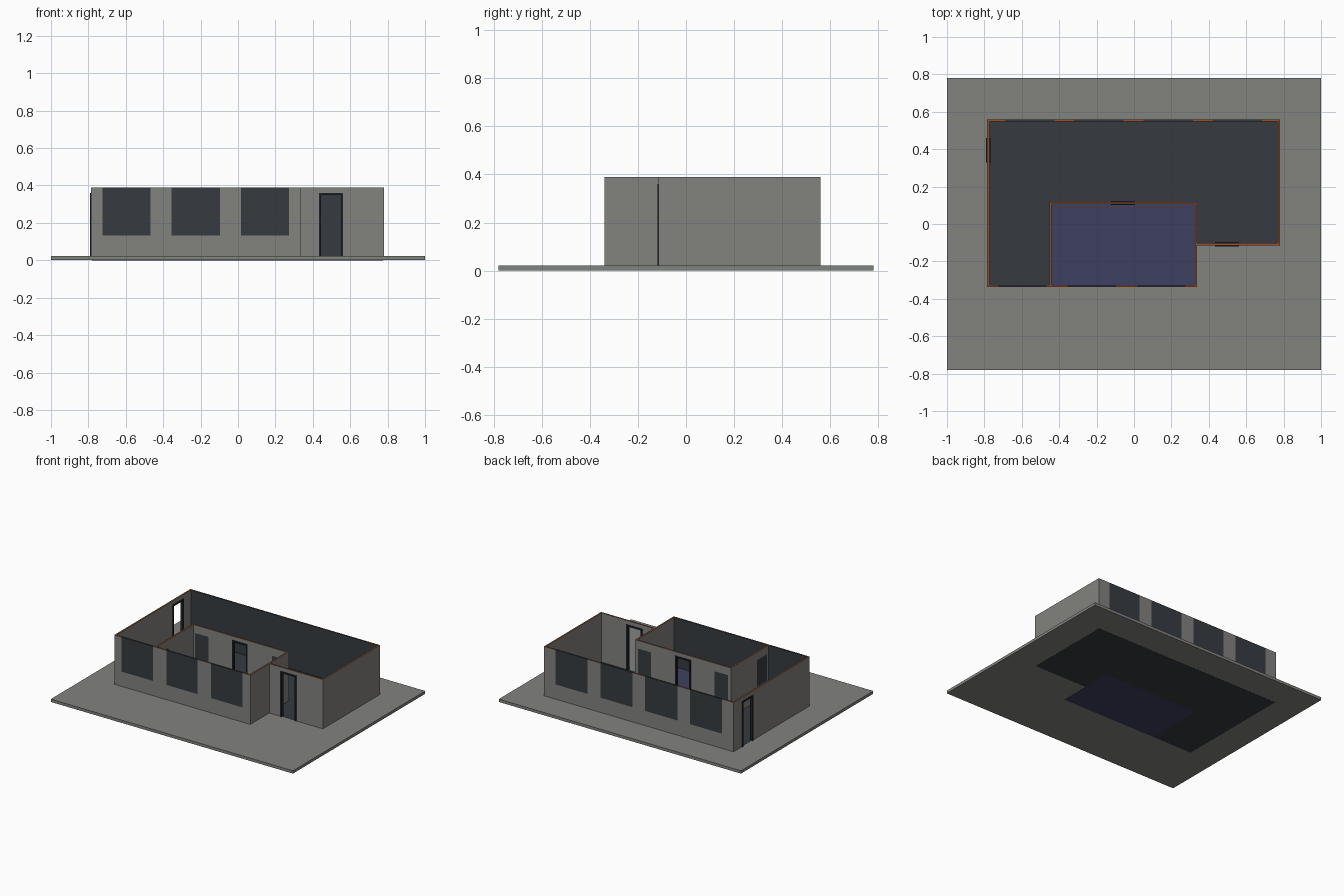
import bpy, bmesh

if "Cube" in bpy.data.objects:
    bpy.data.objects.remove(bpy.data.objects["Cube"])

def mat(name, rgb):
    m = bpy.data.materials.new(name)
    m.diffuse_color = (*rgb, 1)
    m.use_nodes = True
    m.node_tree.nodes["Principled BSDF"].inputs["Base Color"].default_value = m.diffuse_color
    return m

CONCRETE = mat("grey concrete", (0.225, 0.223, 0.212))
SLATE = mat("dark slate", (0.037, 0.044, 0.053))
BLUE = mat("blue floor", (0.047, 0.053, 0.112))
RUST = mat("rust wall top", (0.27, 0.085, 0.035))
BLACK = mat("black frame", (0.012, 0.017, 0.021))

T = 0.012            # wall thickness
Z0, Z1 = 0.022, 0.39  # wall bottom and top


def boxes(name, items, mats, rule=None):
    """One object made of boxes (x0, x1, y0, y1, z0, z1)."""
    bm = bmesh.new()
    for x0, x1, y0, y1, z0, z1 in items:
        vs = bmesh.ops.create_cube(bm, size=1)["verts"]
        for v in vs:
            v.co.x = x1 if v.co.x > 0 else x0
            v.co.y = y1 if v.co.y > 0 else y0
            v.co.z = z1 if v.co.z > 0 else z0
    bm.normal_update()
    if rule:
        for f in bm.faces:
            f.material_index = rule(f)
    me = bpy.data.meshes.new(name)
    bm.to_mesh(me)
    bm.free()
    for m in mats:
        me.materials.append(m)
    ob = bpy.data.objects.new(name, me)
    bpy.context.collection.objects.link(ob)
    return ob


def wall(name, axis, pos, a, b, openings=(), lining=0):
    """Wall along an axis with windows and doors; lining = y side with slate."""
    def bar(s, e, z0, z1, grow=0.0):
        p, q = pos - T / 2 - grow, pos + T / 2 + grow
        return (s, e, p, q, z0, z1) if axis == "x" else (p, q, s, e, z0, z1)

    solid, glass, frame = [], [], []
    cur = a
    for s, e, z0, z1, kind in openings:
        solid.append(bar(cur, s, Z0, Z1))
        if z0 > Z0:
            solid.append(bar(s, e, Z0, z0))
        if z1 < Z1:
            solid.append(bar(s, e, z1, Z1))
        if kind == "window":
            glass.append(bar(s, e, z0, z1))
        else:
            w = 0.011
            frame += [bar(s, s + w, z0, z1, 0.005), bar(e - w, e, z0, z1, 0.005),
                      bar(s + w, e - w, z1 - w, z1, 0.005)]
        cur = e
    solid.append(bar(cur, b, Z0, Z1))

    def rule(f):
        if f.normal.z > 0.5 and f.calc_center_median().z > Z1 - 0.01:
            return 1
        return 2 if lining and f.normal.y * lining > 0.5 else 0
    boxes(name, solid, [CONCRETE, RUST, SLATE], rule)
    if glass:
        boxes(name + "_windows", glass, [SLATE])
    if frame:
        boxes(name + "_door_frame", frame, [BLACK])


def door(s, e):
    return (s, e, Z0, 0.36, "door")


def window(s, e, z0=0.132, z1=Z1):
    return (s, e, z0, z1, "window")


# ground slab and the two floors, which show on its underside too
boxes("ground_slab", [(-1, 1, -0.78, 0.78, 0.001, 0.022)], [CONCRETE])
boxes("main_floor", [(-0.78, -0.45, -0.333, 0.555, 0, 0.0235),
                     (-0.45, 0.335, 0.112, 0.555, 0, 0.0235),
                     (0.335, 0.775, -0.109, 0.555, 0, 0.0235)], [SLATE])
boxes("room_floor", [(-0.45, 0.335, -0.333, 0.112, 0, 0.0235)], [BLUE])

# outer walls
wall("front_wall", "x", -0.332, -0.785, 0.338,
     [window(-0.725 + i * 0.37, -0.467 + i * 0.37) for i in range(3)], lining=1)
wall("back_wall", "x", 0.554, -0.785, 0.781,
     [window(-0.69 + i * 0.37, -0.425 + i * 0.37) for i in range(4)], lining=-1)
wall("left_wall", "y", -0.779, -0.326, 0.548, [door(0.33, 0.46)])
wall("right_wall", "y", 0.775, -0.114, 0.548)
wall("entry_wall", "x", -0.108, 0.338, 0.769, [door(0.432, 0.562)])

# inner room walls
wall("room_right_wall", "y", 0.332, -0.326, 0.106)
wall("room_left_wall", "y", -0.447, -0.326, 0.106, [window(-0.31, -0.19, 0.132, 0.33)])
wall("room_back_wall", "x", 0.112, -0.453, 0.338,
     [window(-0.43, -0.318, 0.132, 0.33), door(-0.122, 0.006),
      window(0.205, 0.312, 0.132, 0.33)])
